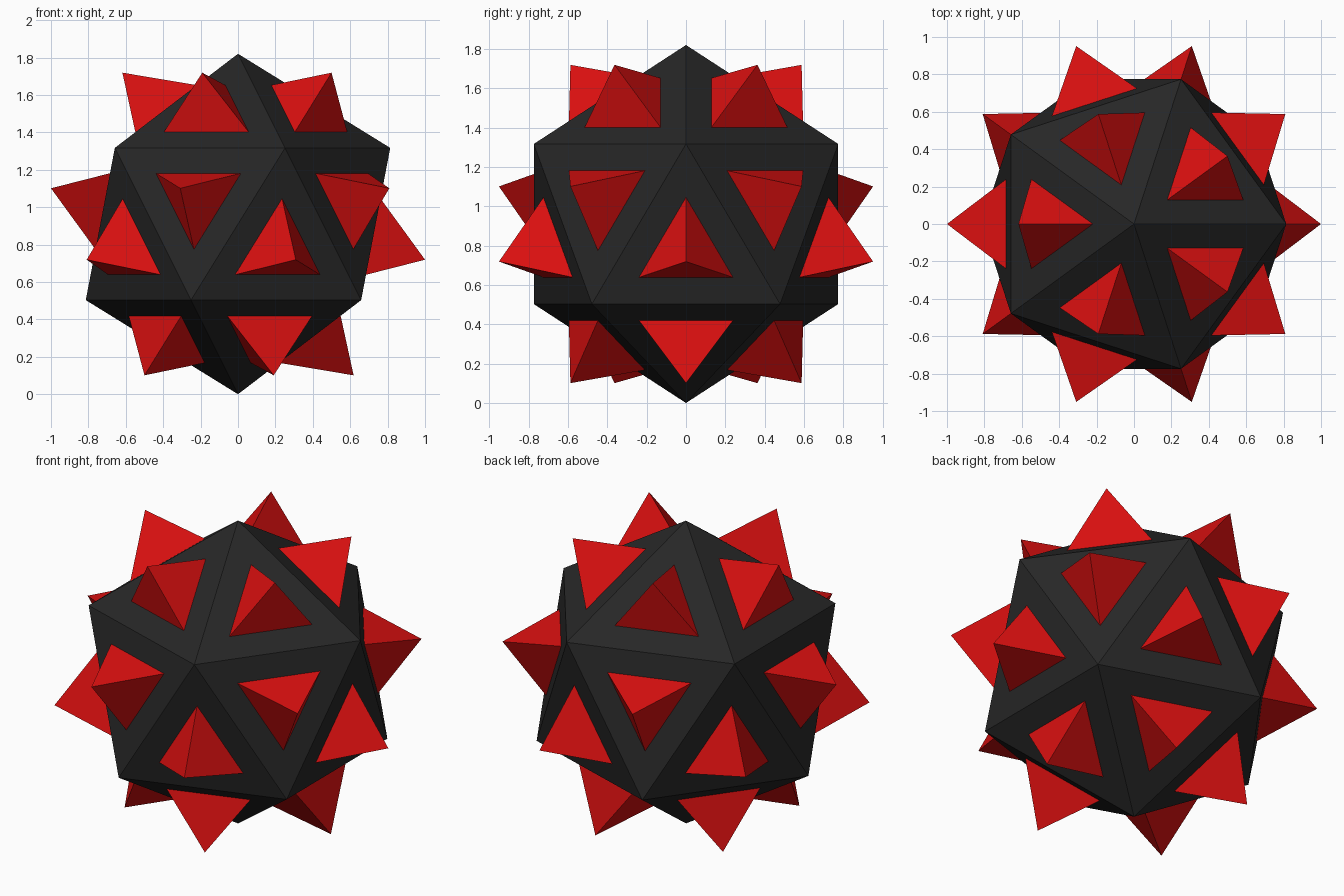
import bpy
import bmesh
from math import radians, sin
from mathutils import Vector

if "Cube" in bpy.data.objects:
    bpy.data.objects.remove(bpy.data.objects["Cube"], do_unlink=True)

RADIUS = 0.91
CENTRE = Vector((0, 0, RADIUS))
TIP = 1 / sin(radians(79.19))   # distance of each spike tip from the centre
BASE = 0.5                      # spike base size relative to its face


def material(name, colour):
    mat = bpy.data.materials.new(name)
    mat.use_nodes = True
    mat.diffuse_color = colour
    bsdf = mat.node_tree.nodes["Principled BSDF"]
    bsdf.inputs["Base Color"].default_value = colour
    return mat


def add_object(name, bm, mat):
    mesh = bpy.data.meshes.new(name)
    bm.to_mesh(mesh)
    bm.free()
    mesh.materials.append(mat)
    obj = bpy.data.objects.new(name, mesh)
    obj.location = CENTRE
    bpy.context.collection.objects.link(obj)


black = material("charcoal black", (0.02, 0.02, 0.02, 1))
red = material("bright red", (0.7, 0.005, 0.005, 1))

# Twenty-sided core
core = bmesh.new()
bmesh.ops.create_icosphere(core, subdivisions=1, radius=RADIUS)

# Three-sided spike on the middle of every core face
spikes = bmesh.new()
for face in core.faces:
    middle = face.calc_center_median()
    base = [spikes.verts.new(middle.lerp(v.co, BASE)) for v in face.verts]
    tip = spikes.verts.new(middle.normalized() * TIP)
    for i in range(3):
        spikes.faces.new((base[i], base[(i + 1) % 3], tip))

add_object("core", core, black)
add_object("spikes", spikes, red)
